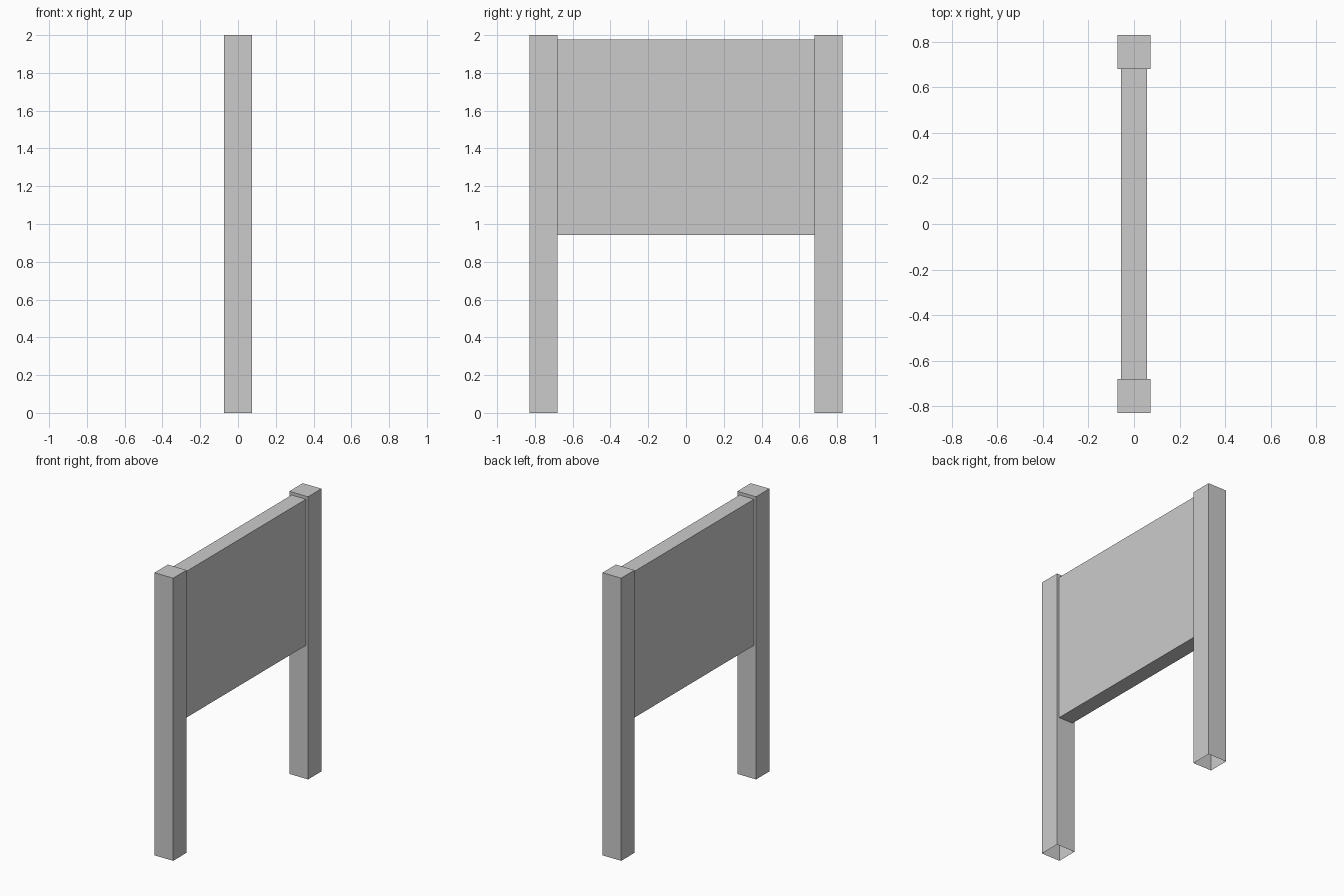
import bpy, bmesh

if "Cube" in bpy.data.objects:
    bpy.data.objects.remove(bpy.data.objects["Cube"])


def box(name, lo, hi, open_axis=None, open_low_only=False):
    """Box between two corners, optionally without its end faces on one axis."""
    bm = bmesh.new()
    bmesh.ops.create_cube(bm, size=1)
    for v in bm.verts:
        v.co = [hi[i] if v.co[i] > 0 else lo[i] for i in range(3)]
    if open_axis is not None:
        ends = [f for f in bm.faces
                if f.normal[open_axis] < -0.9
                or (f.normal[open_axis] > 0.9 and not open_low_only)]
        bmesh.ops.delete(bm, geom=ends, context='FACES')
    mesh = bpy.data.meshes.new(name)
    bm.to_mesh(mesh)
    bm.free()
    obj = bpy.data.objects.new(name, mesh)
    bpy.context.collection.objects.link(obj)
    return obj


POST_X, POST_IN, POST_OUT = 0.073, 0.679, 0.829

# Two upright posts, hollow with open undersides
for name, y0, y1 in (("near_post", -POST_OUT, -POST_IN), ("far_post", POST_IN, POST_OUT)):
    box(name, (-POST_X, y0, 0), (POST_X, y1, 2), open_axis=2, open_low_only=True)

# Board between the posts, its ends butting against them
box("sign_board", (-0.056, -POST_IN, 0.943), (0.056, POST_IN, 1.978), open_axis=1)
